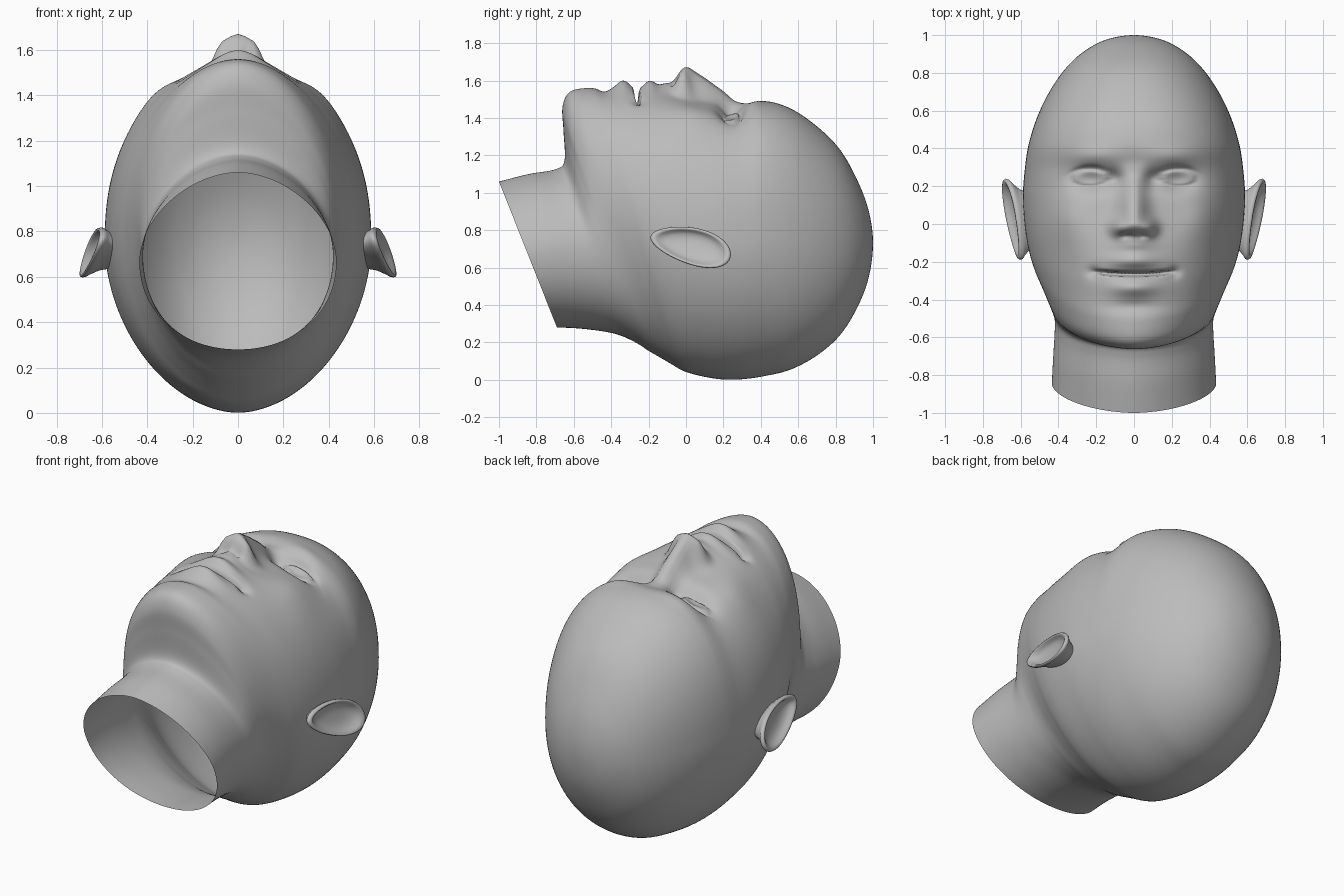
import bpy, bmesh, math
from math import sin, cos, pi, exp

cube = bpy.data.objects.get("Cube")
if cube:
    bpy.data.objects.remove(cube)

grey = bpy.data.materials.new("plain grey")
grey.use_nodes = True
grey.diffuse_color = (0.5, 0.5, 0.5, 1)
grey.node_tree.nodes["Principled BSDF"].inputs["Base Color"].default_value = (0.5, 0.5, 0.5, 1)

# Key rings from the neck opening to the crown:
# face-side y and z, back-side y and z, half width
RINGS = [
    (-1.00, 1.06, -.69, .28, .435),
    (-.84, 1.10, -.58, .275, .428),
    (-.70, 1.125, -.45, .26, .42),
    (-.65, 1.17, -.36, .24, .42),
    (-.655, 1.33, -.27, .20, .43),
    (-.66, 1.46, -.20, .155, .44),
    (-.62, 1.54, -.14, .12, .46),
    (-.52, 1.56, -.08, .085, .495),
    (-.42, 1.55, -.02, .05, .53),
    (-.28, 1.545, .04, .03, .56),
    (-.10, 1.53, .12, .012, .58),
    (.10, 1.49, .20, .002, .588),
    (.28, 1.47, .30, .003, .578),
    (.42, 1.49, .42, .02, .558),
    (.56, 1.45, .56, .055, .515),
    (.70, 1.355, .70, .13, .448),
    (.82, 1.235, .82, .235, .365),
    (.91, 1.08, .91, .375, .27),
    (.975, .91, .975, .54, .15),
    (1.00, .73, 1.00, .73, 0)]
SEGS = 200

# Soft facial forms: x, y, x spread, y spread, height (mirrored when x is not 0)
FORMS = [
    (0, -.195, .13, .045, .055), (0, -.335, .12, .05, .052),   # lips
    (0, -.12, .11, .05, .035),                                 # upper lip base
    (0, -.44, .13, .03, -.012),                                # chin crease
    (.08, -.02, .042, .045, .065), (.04, -.062, .022, .016, -.035),  # nostrils
    (.22, .235, .10, .06, -.075), (.10, .235, .04, .05, -.045),  # eye sockets
    (.21, .36, .13, .05, .016),                                # brows
    (.36, .04, .11, .13, .03),                                 # cheeks
    (.215, -.255, .03, .03, -.022)]                            # mouth corners

# Nose profile: y, height
NOSE = [(-.14, 0), (-.085, .035), (-.05, .095), (-.02, .15), (.01, .165),
        (.10, .125), (.20, .068), (.26, .02), (.33, 0)]


def smooth(a, b, v):
    v = min(max((v - a) / (b - a), 0), 1)
    return v * v * (3 - 2 * v)


def gauss(v, spread):
    return exp(-(v / spread) ** 2)


def nose_height(y):
    for (y0, h0), (y1, h1) in zip(NOSE, NOSE[1:]):
        if y0 <= y <= y1:
            return h0 + (h1 - h0) * (y - y0) / (y1 - y0)
    return 0


def relief(x, y):
    """Height of the facial features above the plain head."""
    ax = abs(x)
    d = sum(h * gauss(ax - fx, sx) * gauss(y - fy, sy) for fx, fy, sx, sy, h in FORMS)
    # nose ridge, averaged over a short span to round it
    ridge = sum(nose_height(y + k * .012) for k in (-1, 0, 1)) / 3
    d += ridge * gauss(x, .078 - .1 * max(0, min(y, .25)))
    # eyeball with a lid crease
    r2 = ((ax - .235) / .095) ** 2 + ((y - .245) / .042) ** 2
    d += .03 * max(0, 1 - r2) ** .5
    d -= .012 * gauss(y - .3 + 2.5 * (ax - .23) ** 2, .012) * gauss(ax - .23, .1)
    # mouth slit
    slit = y + .265 - .012 * (ax / .2) ** 2
    return d - .1 * gauss(slit, .010) * (1 - smooth(.15, .22, ax))


def spline(p0, p1, p2, p3, t):
    return [.5 * (2 * b + (c - a) * t + (2 * a - 5 * b + 4 * c - d) * t * t
                  + (3 * b - a - 3 * c + d) * t ** 3)
            for a, b, c, d in zip(p0, p1, p2, p3)]


def ring_points(key):
    """Rounded section, squarer at the forehead and narrower at the nape."""
    yf, zf, yb, zb, w = key
    face_round = 1.8 + .6 * gauss(yf - .35, .65)
    back_round = 2.1 - .25 * gauss(yf - .1, .6)
    pts = []
    for i in range(SEGS):
        a = 2 * pi * i / SEGS
        s, c = sin(a), cos(a)
        power = 2 / (face_round if c > 0 else back_round)
        x = w * math.copysign(abs(s) ** power, s)
        u = .5 + .5 * math.copysign(abs(c) ** power, c)
        y, z = yb + (yf - yb) * u, zb + (zf - zb) * u
        pts.append((x, y, z + relief(x, y) * smooth(.1, .5, c)))
    return pts


def bridge(bm, loops):
    for a, b in zip(loops, loops[1:]):
        n = len(a)
        for i in range(n):
            bm.faces.new((a[i], a[(i + 1) % n], b[(i + 1) % n], b[i]))


def finish(bm, name):
    bmesh.ops.recalc_face_normals(bm, faces=bm.faces)
    me = bpy.data.meshes.new(name)
    bm.to_mesh(me)
    bm.free()
    me.materials.append(grey)
    me.shade_smooth()
    bpy.context.collection.objects.link(bpy.data.objects.new(name, me))


# Head and neck: an open shell lofted through the rings
first = [2 * a - b for a, b in zip(RINGS[0], RINGS[1])]
yf, zf, yb, zb, w = RINGS[-2]
keys = [first, *RINGS, (yb, zb, yf, zf, -w)]
bm = bmesh.new()
loops = []
for k in range(len(RINGS) - 1):
    steps = 24 if 8 <= k <= 12 else 8
    for j in range(steps):
        key = spline(*keys[k:k + 4], j / steps)
        loops.append([bm.verts.new(p) for p in ring_points(key)])
bridge(bm, loops)
crown = bm.verts.new((0, 1, .73))
for i in range(SEGS):
    bm.faces.new((loops[-1][i], loops[-1][(i + 1) % SEGS], crown))
finish(bm, "head_and_neck")

# Ears: an oval rim with a hollow bowl, as (scale, outward offset) steps
EAR = [(.66, -.11), (.74, -.06), (.90, -.025), (.98, -.012), (1.0, 0), (.97, .010),
       (.91, .012), (.84, .004), (.76, -.010), (.62, -.022), (.40, -.030), (.15, -.032)]
for side, name in ((1, "left_ear"), (-1, "right_ear")):
    bm = bmesh.new()
    loops = []
    for scale, out in EAR:
        loop = []
        for i in range(48):
            a = 2 * pi * i / 48
            dy = scale * .215 * cos(a)
            dz = scale * (.1 * sin(a) * (1 + .2 * cos(a)) - .045 * cos(a))
            x = .64 - .28 * dz + .12 * dy + out
            loop.append(bm.verts.new((side * x, .025 + dy, .715 + dz)))
        loops.append(loop)
    bridge(bm, loops)
    bm.faces.new(loops[-1])
    finish(bm, name)
